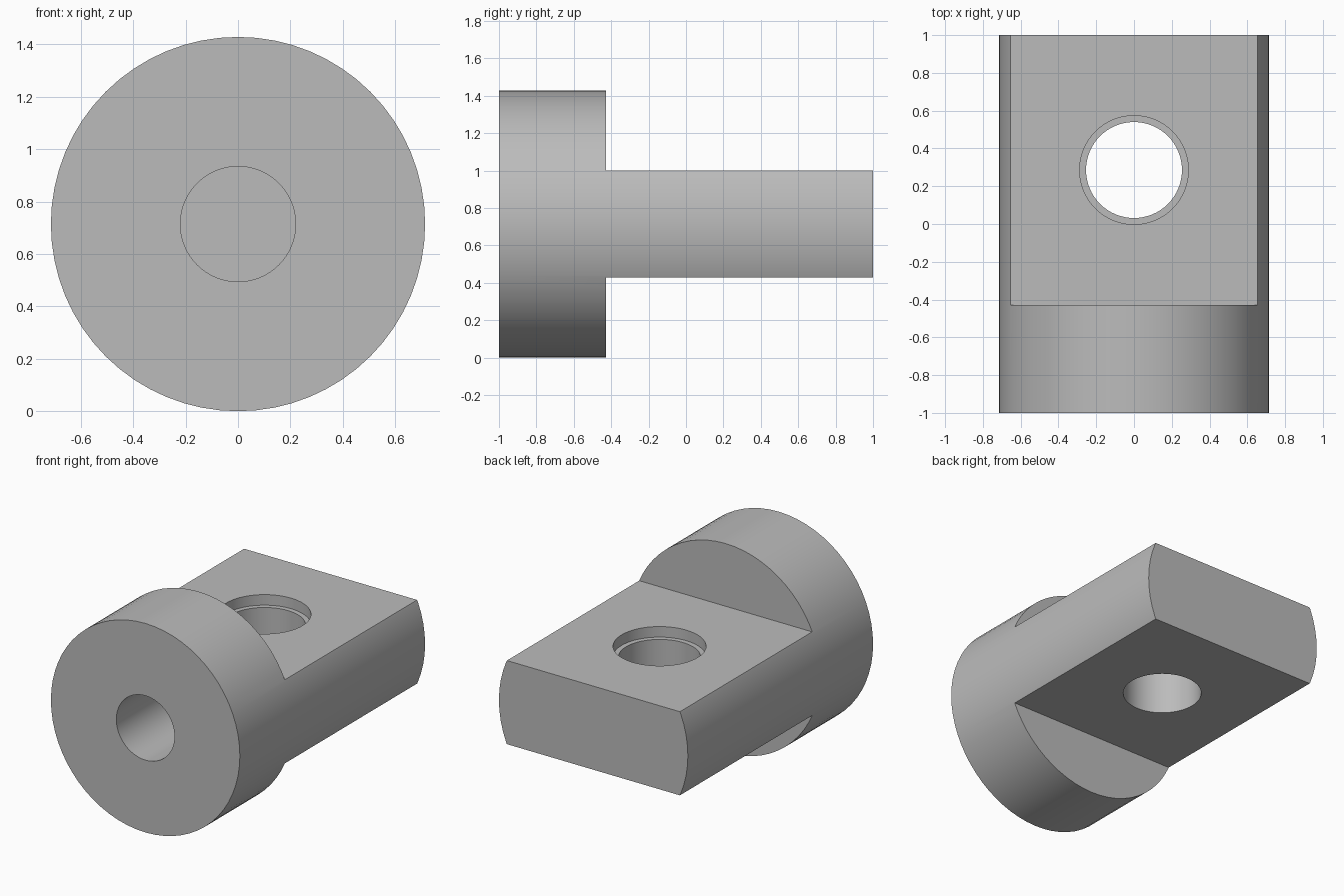
import bpy
import math

if "Cube" in bpy.data.objects:
    bpy.data.objects.remove(bpy.data.objects["Cube"], do_unlink=True)

R = 5 / 7           # body radius, also the height of its axis
HALF = 2 / 7        # half thickness of the flat tongue
SHOULDER = -3 / 7   # where the head ends and the tongue begins
BORE_Y = 2 / 7      # centre of the cross bore

grey = bpy.data.materials.new("plain grey")
grey.use_nodes = True
colour = (0.5, 0.5, 0.5, 1)
grey.diffuse_color = colour
grey.node_tree.nodes["Principled BSDF"].inputs["Base Color"].default_value = colour


def rod(name, radius, depth, location, along_y=False, sides=64):
    turn = (math.pi / 2, 0, 0) if along_y else (0, 0, 0)
    bpy.ops.mesh.primitive_cylinder_add(vertices=sides, radius=radius, depth=depth,
                                        location=location, rotation=turn)
    obj = bpy.context.object
    obj.name = name
    obj.data.materials.append(grey)
    return obj


def block(name, size, location):
    bpy.ops.mesh.primitive_cube_add(size=1, location=location)
    obj = bpy.context.object
    obj.name = name
    obj.scale = size
    obj.data.materials.append(grey)
    return obj


# Round body lying along y
body = rod("clevis_body", R, 2, (0, 0, R), along_y=True)

# Slabs that trim the rear of the body to a flat tongue
cutters = []
for side, label in ((1, "upper"), (-1, "lower")):
    cutters.append(block(label + "_flat_cutter", (2, 2, 1),
                         (0, SHOULDER + 1, R + side * (HALF + 0.5))))

# Cross bore, its shallow counterbore on top, and the blind hole in the head
cutters.append(rod("cross_bore_cutter", 0.254, 1, (0, BORE_Y, R)))
cutters.append(rod("counterbore_cutter", 0.288, 0.2, (0, BORE_Y, R + HALF - 0.072 + 0.1)))
hole_end, hole_start = -0.2, -1.1
cutters.append(rod("blind_hole_cutter", 0.22, hole_end - hole_start,
                   (0, (hole_end + hole_start) / 2, R), along_y=True))

# Apply each cut, then discard its cutter
for cutter in cutters:
    bpy.context.view_layer.objects.active = body
    cut = body.modifiers.new(cutter.name, "BOOLEAN")
    cut.operation = "DIFFERENCE"
    cut.solver = "EXACT"
    cut.object = cutter
    bpy.ops.object.modifier_apply(modifier=cut.name)
    bpy.data.objects.remove(cutter, do_unlink=True)

# Smooth the round walls and keep the edges crisp
bpy.ops.object.select_all(action="DESELECT")
body.select_set(True)
bpy.context.view_layer.objects.active = body
bpy.ops.object.shade_smooth_by_angle(angle=math.radians(30))
